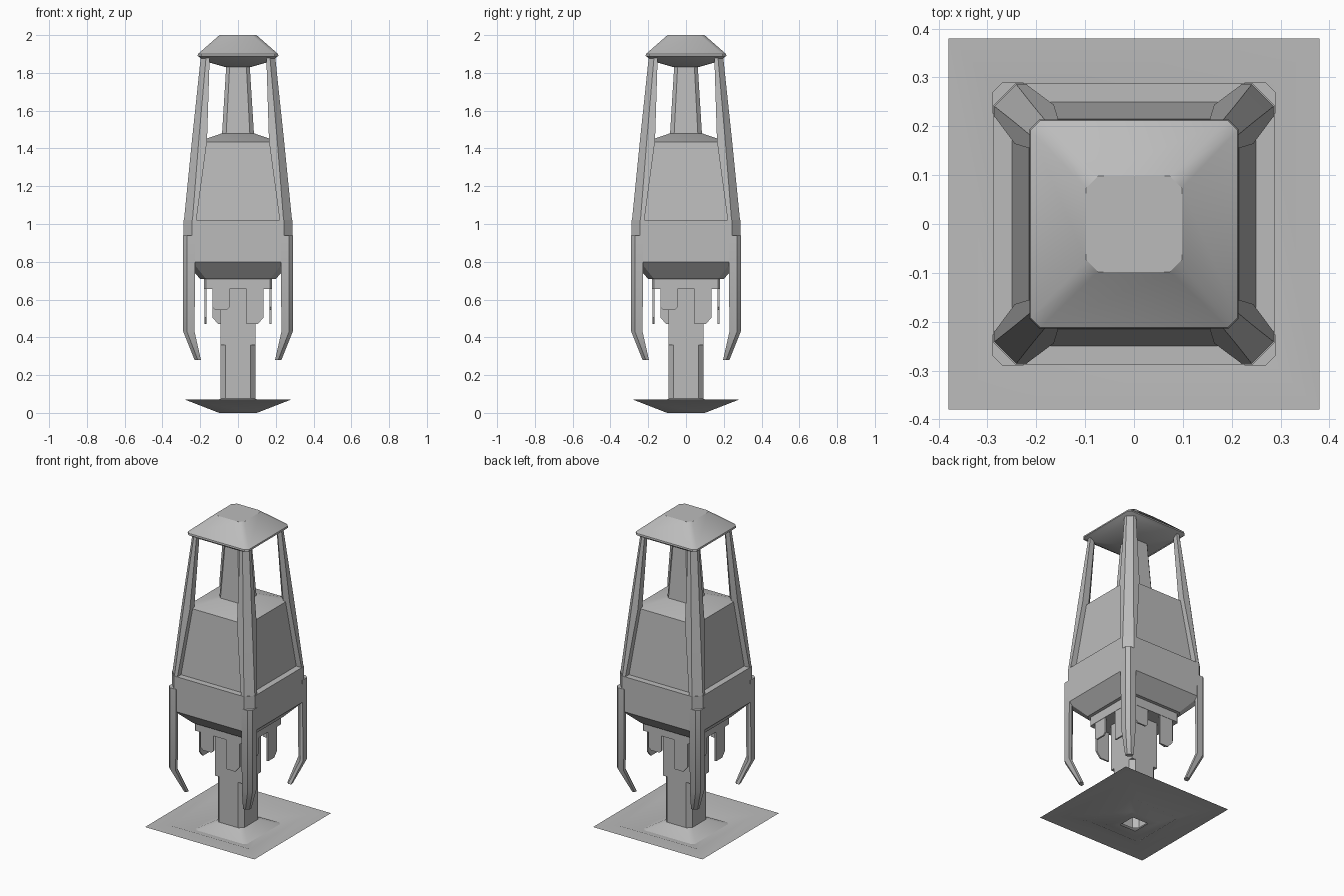
import bpy, bmesh, math
from mathutils import Matrix, Vector

cube = bpy.data.objects.get("Cube")
if cube:
    bpy.data.objects.remove(cube, do_unlink=True)

grey = bpy.data.materials.new("light_grey")
grey.use_nodes = True
grey.diffuse_color = (0.5, 0.5, 0.5, 1)
grey.node_tree.nodes["Principled BSDF"].inputs["Base Color"].default_value = (0.5, 0.5, 0.5, 1)


def finish(name, bm):
    bmesh.ops.recalc_face_normals(bm, faces=bm.faces[:])
    mesh = bpy.data.meshes.new(name)
    bm.to_mesh(mesh)
    bm.free()
    mesh.materials.append(grey)
    mesh.shade_smooth()
    mesh.set_sharp_from_angle(angle=math.radians(30))
    obj = bpy.data.objects.new(name, mesh)
    bpy.context.collection.objects.link(obj)


def square(r, c, z):
    """Square ring of half width r with corners cut by c."""
    if c == 0:
        return [(r, r, z), (-r, r, z), (-r, -r, z), (r, -r, z)]
    k = r - c
    return [(r, k, z), (k, r, z), (-k, r, z), (-r, k, z),
            (-r, -k, z), (-k, -r, z), (k, -r, z), (r, -k, z)]


def corner(outer, cut, inner, depth, z):
    """Corner post section: two outer faces, a cut edge and a diagonal back."""
    q, k = outer - depth, outer - cut
    return [(outer, inner, z), (outer, k, z), (k, outer, z),
            (inner, outer, z), (inner, q, z), (q, inner, z)]


def add_loft(bm, rings, bottom=True, top=True):
    loops = [[bm.verts.new(p) for p in ring] for ring in rings]
    n = len(loops[0])
    for a, b in zip(loops, loops[1:]):
        for i in range(n):
            j = (i + 1) % n
            bm.faces.new((a[i], a[j], b[j], b[i]))
    if bottom:
        bm.faces.new(loops[0])
    if top:
        bm.faces.new(loops[-1])


def loft(name, rings, bottom=True, top=True):
    bm = bmesh.new()
    add_loft(bm, rings, bottom, top)
    finish(name, bm)


def four_lofts(name, rings):
    """The same loft on all four sides, as one object."""
    bm = bmesh.new()
    for turn in range(4):
        rot = Matrix.Rotation(turn * math.pi / 2, 3, 'Z')
        add_loft(bm, [[rot @ Vector(p) for p in ring] for ring in rings])
    finish(name, bm)


def tabs(name, outline):
    four_lofts(name, [[(x, y, z) for x, z in outline] for y in (-0.178, -0.168)])


# Ground dish and the skirt around the column
loft("ground_dish", [square(0.38, 0, 0.07), square(0.28, 0, 0.07),
                     square(0.1, 0, 0), square(0.055, 0, 0)], False, False)
loft("column_skirt", [square(0.18, 0.02, 0.03), square(0.093, 0.025, 0.075)], False, False)

# Column: cut corners below, full square above
loft("column_lower", [square(0.093, 0.027, 0.04), square(0.093, 0.027, 0.36)], False, True)
loft("column_upper", [square(0.093, 0, 0.36), square(0.093, 0, 0.71)])

# Collar with hanging tabs on each side
loft("collar", [square(0.18, 0.01, 0.655), square(0.18, 0.01, 0.72)])
tabs("short_tabs", [(-0.135, 0.67), (-0.135, 0.56), (-0.12, 0.545),
                    (-0.06, 0.545), (-0.045, 0.56), (-0.045, 0.67)])
tabs("long_tabs", [(0.045, 0.67), (0.045, 0.47), (0.105, 0.47),
                   (0.135, 0.505), (0.135, 0.67)])

# Main body with sloped belly, recessed panels and a low hipped top
loft("body", [square(0.2, 0.03, 0.71), square(0.288, 0.045, 0.8),
              square(0.288, 0.045, 1.02), square(0.25, 0.03, 1.02),
              square(0.215, 0.03, 1.435), square(0.085, 0.02, 1.48)])

# Corner posts above and legs below
four_lofts("pillars", [corner(0.287, 0.045, 0.222, 0.05, 1.01),
                       corner(0.244, 0.036, 0.164, 0.045, 1.44),
                       corner(0.197, 0.028, 0.15, 0.03, 1.885)])
four_lofts("legs", [corner(0.23, 0.017, 0.196, 0.02, 0.28),
                    corner(0.29, 0.02, 0.23, 0.02, 0.43),
                    corner(0.29, 0.02, 0.226, 0.02, 0.94)])

# Mast and roof
loft("mast", [square(0.085, 0.022, 1.47), square(0.062, 0.018, 1.84)])
loft("roof", [square(0.065, 0.02, 1.83), square(0.17, 0.02, 1.86),
              square(0.2, 0.02, 1.88), square(0.214, 0.02, 1.89),
              square(0.212, 0.02, 1.9), square(0.098, 0.024, 2.0)])
